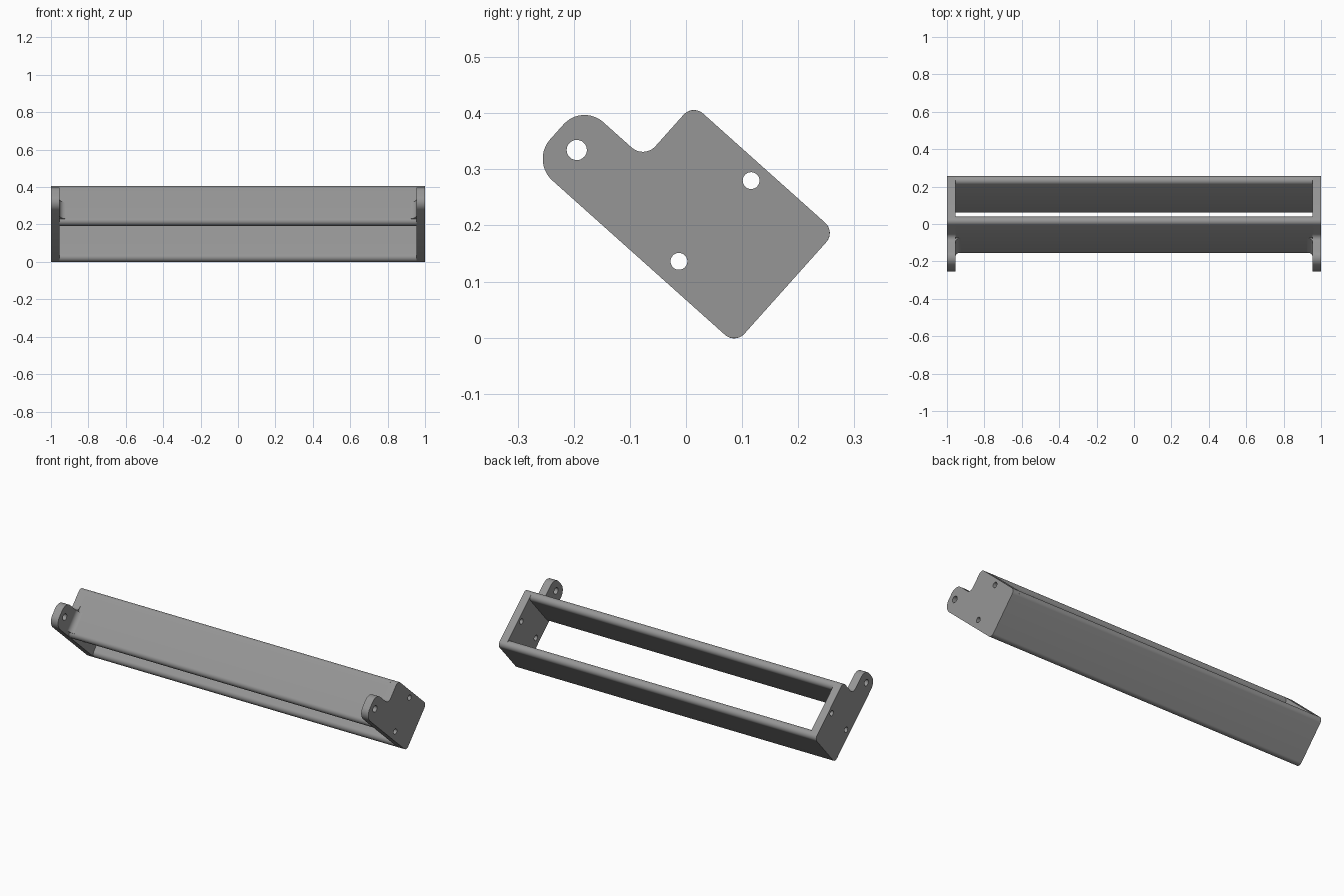
import bpy, math
from mathutils import Matrix, Vector

if "Cube" in bpy.data.objects:
    bpy.data.objects.remove(bpy.data.objects["Cube"])

TILT = math.radians(41.8)
D = Vector((0, math.cos(TILT), -math.sin(TILT)))   # along the frame's depth
U = Vector((0, math.sin(TILT), math.cos(TILT)))    # through the open faces
X = Vector((1, 0, 0))

# Dark grey finish
grey = bpy.data.materials.new("dark_grey")
grey.diffuse_color = (0.305, 0.305, 0.305, 1)
grey.use_nodes = True
grey.node_tree.nodes["Principled BSDF"].inputs["Base Color"].default_value = grey.diffuse_color


def rounded(points, steps=10):
    """Closed outline with each corner (x, y, radius) replaced by an arc."""
    out = []
    n = len(points)
    for i, (px, py, r) in enumerate(points):
        p = Vector((px, py))
        e0 = (Vector(points[i - 1][:2]) - p).normalized()
        e1 = (Vector(points[(i + 1) % n][:2]) - p).normalized()
        half = e0.angle(e1) / 2
        c = p + (e0 + e1).normalized() * (r / math.sin(half))
        s, t = p + e0 * (r / math.tan(half)) - c, p + e1 * (r / math.tan(half)) - c
        sweep = math.pi - 2 * half
        sign = 1 if s.x * t.y - s.y * t.x > 0 else -1
        for k in range(steps + 1):
            out.append(c + Matrix.Rotation(sign * sweep * k / steps, 2) @ s)
    return out


def circle(cx, cy, r, n=32):
    return [Vector((cx + r * math.cos(2 * math.pi * k / n),
                    cy + r * math.sin(2 * math.pi * k / n))) for k in range(n)]


def extrude(name, loops, axes, origin, depth):
    """Extrude filled 2D loops symmetrically about origin along the third axis."""
    cu = bpy.data.curves.new(name, 'CURVE')
    cu.dimensions = '2D'
    cu.fill_mode = 'BOTH'
    cu.extrude = depth / 2
    cu.materials.append(grey)
    for loop in loops:
        sp = cu.splines.new('POLY')
        sp.points.add(len(loop) - 1)
        for pt, v in zip(sp.points, loop):
            pt.co = (v.x, v.y, 0, 1)
        sp.use_cyclic_u = True
    ob = bpy.data.objects.new(name, cu)
    bpy.context.collection.objects.link(ob)
    m = Matrix(axes).transposed().to_4x4()
    m.translation = origin
    ob.matrix_world = m
    bpy.ops.object.select_all(action='DESELECT')
    ob.select_set(True)
    bpy.context.view_layer.objects.active = ob
    bpy.ops.object.convert(target='MESH')
    ob = bpy.context.view_layer.objects.active
    bpy.ops.object.mode_set(mode='EDIT')
    bpy.ops.mesh.select_all(action='SELECT')
    bpy.ops.mesh.remove_doubles(threshold=0.00001)
    bpy.ops.mesh.normals_make_consistent(inside=False)
    bpy.ops.object.mode_set(mode='OBJECT')
    bpy.ops.object.shade_smooth_by_angle(angle=math.radians(30))
    return ob


# Frame extents along D and U
A0, A1, U0, U1 = -0.268, 0.073, 0.05, 0.318
EAR_A, EAR_U = -0.416, 0.188
PLATE = 0.045
WALL = 0.05

# End plates with mounting ear and three holes
plate = rounded([(EAR_A, U0, 0.052), (A1, U0, 0.025), (A1, U1, 0.025),
                 (A0, U1, 0.025), (A0, EAR_U, 0.03), (EAR_A, EAR_U, 0.05)])
holes = [circle(-0.368, 0.1195, 0.018), circle(-0.1, 0.286, 0.015),
         circle(-0.1, 0.093, 0.015)]
for side, label in ((-1, "left"), (1, "right")):
    extrude(label + "_end_plate", [plate] + holes, (D, U, X),
            X * side * (1 - PLATE / 2), PLATE)

# Long walls with fully rounded rims
for label, a in (("front", A0), ("back", A1 - WALL)):
    r = WALL / 2 - 0.0005
    wall = rounded([(a, U0, r), (a + WALL, U0, r), (a + WALL, U1, r), (a, U1, r)])
    extrude(label + "_wall", [wall], (D, U, X), Vector((0, 0, 0)), 2 - PLATE * 1.8)

# Concave fillets between front wall and ears, flush with the ear top
R = 0.03
for side, label in ((-1, "left"), (1, "right")):
    arc = [Vector((side * (-R + R * math.sin(t)), -R + R * math.cos(t)))
           for t in [math.pi / 2 * k / 10 for k in range(11)]]
    loop = arc + [Vector((side * 0.01, -R)), Vector((side * 0.01, 0.01)),
                  Vector((-side * R, 0.01))]
    lo, hi = U0 + 0.02, EAR_U - 0.0005
    extrude(label + "_fillet", [loop], (X, D, U),
            X * side * (1 - PLATE) + D * A0 + U * (lo + hi) / 2, hi - lo)
